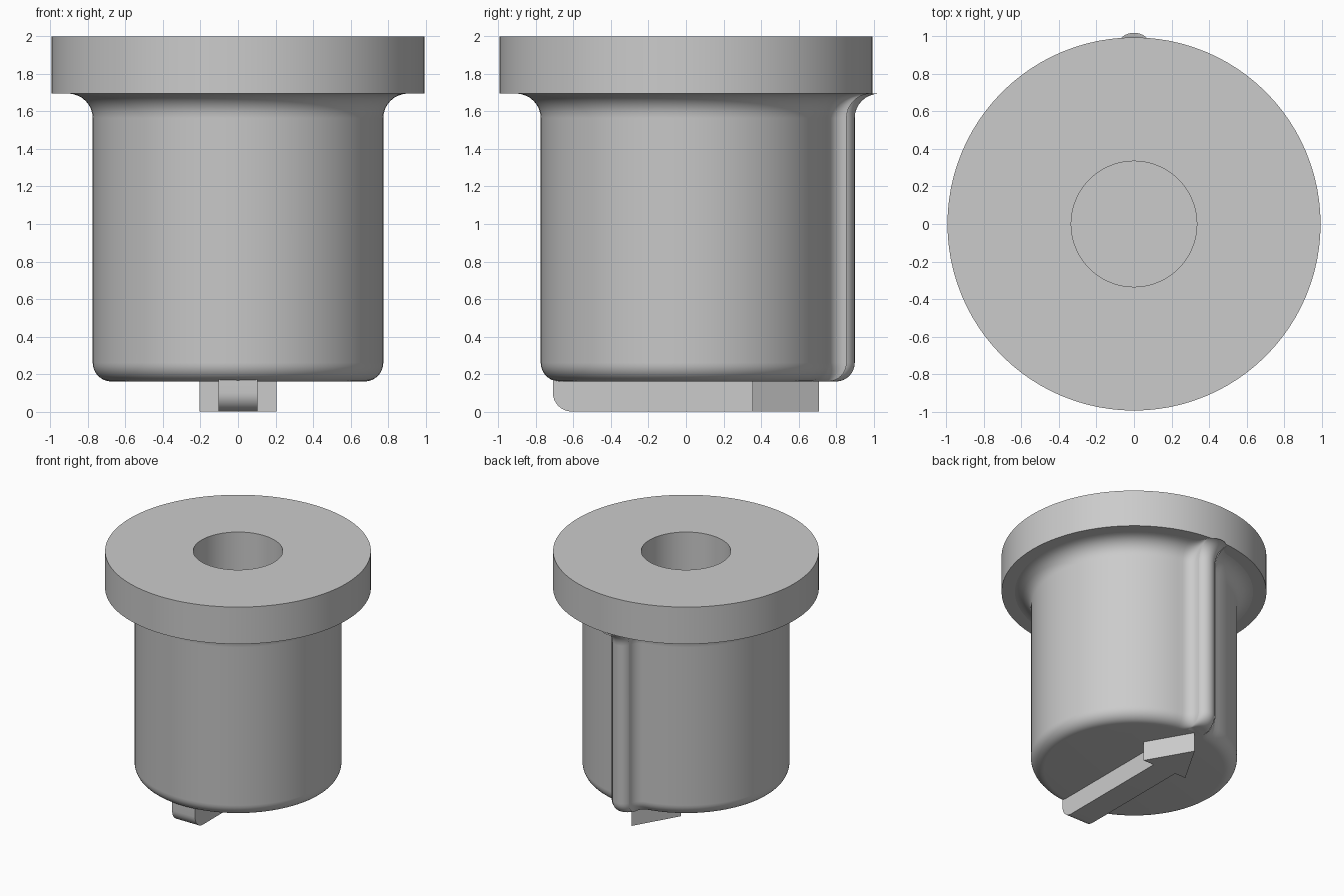
import bpy
import bmesh
import math

cube = bpy.data.objects.get("Cube")
if cube:
    bpy.data.objects.remove(cube)

grey = bpy.data.materials.new("plain grey")
grey.use_nodes = True
colour = (0.6, 0.6, 0.6, 1)
grey.diffuse_color = colour
grey.node_tree.nodes["Principled BSDF"].inputs["Base Color"].default_value = colour


def finish(name, bm, smooth=True):
    bmesh.ops.recalc_face_normals(bm, faces=bm.faces)
    mesh = bpy.data.meshes.new(name)
    bm.to_mesh(mesh)
    bm.free()
    mesh.materials.append(grey)
    obj = bpy.data.objects.new(name, mesh)
    bpy.context.collection.objects.link(obj)
    if smooth:
        bpy.ops.object.select_all(action='DESELECT')
        bpy.context.view_layer.objects.active = obj
        obj.select_set(True)
        bpy.ops.object.shade_smooth_by_angle(angle=math.radians(30))
    return obj


def loft(bm, rings, cap=True):
    """Bridge rings of equal length and close the first or last one."""
    rows = [[bm.verts.new(p) for p in ring] for ring in rings]
    n = len(rows[0])
    for a, b in zip(rows, rows[1:]):
        for i in range(n):
            j = (i + 1) % n
            bm.faces.new((a[i], a[j], b[j], b[i]))
    if cap:
        bm.faces.new(rows[0])


def arc(cx, cy, r, start, end, steps):
    angles = [math.radians(start + (end - start) * i / steps) for i in range(steps + 1)]
    return [(cx + r * math.cos(a), cy + r * math.sin(a)) for a in angles]


def prism(bm, points, offset):
    """Extrude a flat polygon along an offset."""
    face = bm.faces.new([bm.verts.new(p) for p in points])
    out = bmesh.ops.extrude_face_region(bm, geom=[face])
    moved = [v for v in out["geom"] if isinstance(v, bmesh.types.BMVert)]
    bmesh.ops.translate(bm, verts=moved, vec=offset)


# Body outline: round barrel, concave fillet, round-nosed rib at the back
R, TIP, NOSE, FILLET = 0.775, 0.9, 0.08, 0.1
fx = NOSE + FILLET
fy = math.sqrt((R + FILLET) ** 2 - fx ** 2)
lean = math.degrees(math.atan2(fy, fx))
half = arc(0, 0, R, -90, lean, 56)
half += arc(fx, fy, FILLET, 180 + lean, 180, 6)[1:]
half += arc(0, TIP - NOSE, NOSE, 0, 90, 8)
outline = half + [(-x, y) for x, y in half[-2:0:-1]]


def shifted(offset, z):
    ring = []
    for x, y in outline:
        k = 1 + offset / math.hypot(x, y)
        ring.append((x * k, y * k, z))
    return ring


# Body with rounded bottom edge and a flare below the rim
BOTTOM, RIM = 0.16, 1.695
low, flare = 0.1, 0.13
rings = [shifted(x, z) for x, z in arc(-low, BOTTOM + low, low, -90, 0, 8)]
rings += [shifted(x, z) for x, z in arc(flare, RIM - flare, flare, 180, 90, 8)]
rings[-1] = shifted(0.09 + 0.03, RIM)
bm = bmesh.new()
loft(bm, rings)
finish("body", bm)

# Rim flange and blind bore, turned around z
SIDES = 96
profile = [(0.335, 0.6), (0.335, 2), (0.995, 2), (0.995, RIM), (0.84, RIM)]
bm = bmesh.new()
loft(bm, [[(x, y, z) for x, y in arc(0, 0, r, 0, 360, SIDES)[:-1]] for r, z in profile])
finish("rim_and_bore", bm)

# Raised pointer underneath: shaft with a rounded end
W, END, TOP, ROUND = 0.105, 0.71, 0.19, 0.1
side = [(0.36, TOP), (-END, TOP)] + arc(ROUND - END, ROUND, ROUND, 180, 270, 8) + [(0.36, 0)]
bm = bmesh.new()
prism(bm, [(-W, y, z) for y, z in side], (2 * W, 0, 0))
finish("pointer_shaft", bm)

# Triangular pointer head
bm = bmesh.new()
prism(bm, [(-0.205, 0.355, 0), (0.205, 0.355, 0), (0, END, 0)], (0, 0, TOP))
finish("pointer_head", bm, smooth=False)
